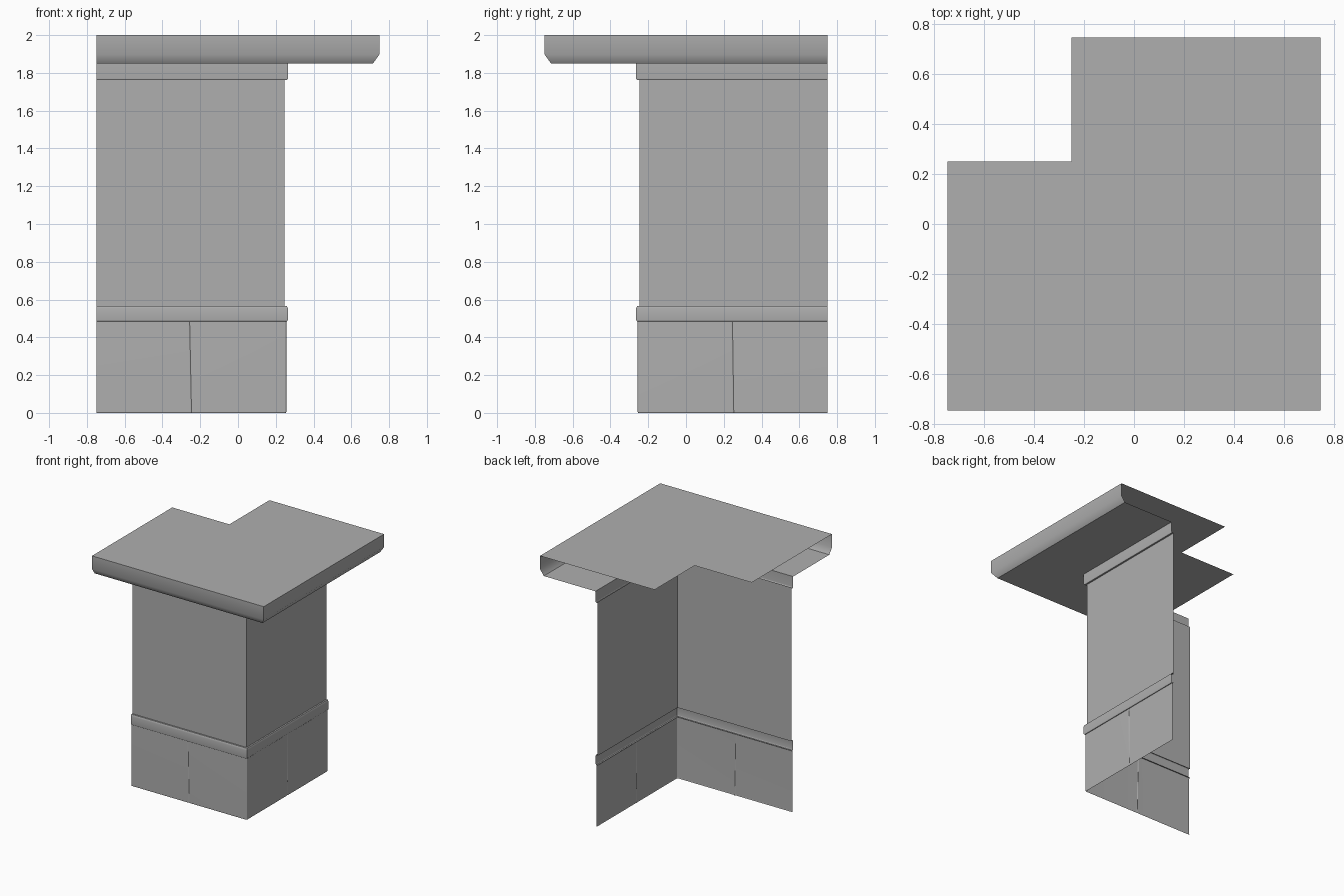
import bpy
from math import radians

if "Cube" in bpy.data.objects:
    bpy.data.objects.remove(bpy.data.objects["Cube"])

E = 0.748      # half width of the whole corner piece
WALL = 0.246   # distance of the wall planes from the centre

grey = bpy.data.materials.new("dark_grey")
grey.diffuse_color = (0.43, 0.43, 0.43, 1)
grey.use_nodes = True
grey.node_tree.nodes["Principled BSDF"].inputs["Base Color"].default_value = grey.diffuse_color


def mesh_object(name, verts, faces):
    me = bpy.data.meshes.new(name)
    me.from_pydata(verts, [], faces)
    me.update()
    me.materials.append(grey)
    ob = bpy.data.objects.new(name, me)
    bpy.context.collection.objects.link(ob)
    return ob


def loft(name, rows):
    """Skin open rows of points, listed from bottom to top."""
    n = len(rows[0])
    faces = [(i * n + j, i * n + j + 1, (i + 1) * n + j + 1, (i + 1) * n + j)
             for i in range(len(rows) - 1) for j in range(n - 1)]
    return mesh_object(name, [p for r in rows for p in r], faces)


def corner_sweep(name, profile):
    """Sweep a (distance, height) profile around the outside corner."""
    return loft(name, [[(-E, -d, z), (d, -d, z), (d, E, z)] for d, z in profile])


def soften(ob, angle):
    """Smooth the small bevels while the big faces stay flat."""
    bpy.ops.object.select_all(action='DESELECT')
    ob.select_set(True)
    bpy.context.view_layer.objects.active = ob
    bpy.ops.object.shade_smooth_by_angle(angle=radians(angle))
    mod = ob.modifiers.new("flat_faces", 'WEIGHTED_NORMAL')
    mod.keep_sharp = True


# wall with plain faces
corner_sweep("wall", [(WALL, 0.56), (WALL, 1.77)])

# trim rail between base and wall
lower = corner_sweep("lower_trim", [(WALL, 0.485), (0.259, 0.485), (0.265, 0.493),
                                    (0.265, 0.552), (0.258, 0.566), (WALL, 0.566)])

# trim rail under the counter
upper = corner_sweep("upper_trim", [(WALL, 1.762), (0.259, 1.762), (0.265, 1.770), (0.265, 1.85)])

# counter underside, chamfer and rim
rim = corner_sweep("counter_edge", [(0.265, 1.85), (0.715, 1.85), (E, 1.897), (E, 2.0)])

# counter top, open at the back
mesh_object("counter_top",
            [(-E, -E, 2), (E, -E, 2), (E, E, 2), (-0.25, E, 2), (-0.25, 0.25, 2), (-E, 0.25, 2)],
            [(0, 1, 4, 5), (1, 2, 3, 4)])


# base blocks with a shallow leaning groove on each side and a chamfered corner
def base_row(inset, z):
    d = 0.257 - inset
    lean = 0.01 * z / 0.49
    a, b = -0.246 - lean, 0.253 - lean * 0.7
    c = d - 0.008
    g, deep = 0.006, 0.004
    pts = [(-E, -d), (a - g, -d), (a, -d + deep), (a + g, -d), (c, -d),
           (d, -c), (d, b - g), (d - deep, b), (d, b + g), (d, E)]
    return [(x, y, z) for x, y in pts]


base = loft("base_blocks", [base_row(i, z) for i, z in
                            [(0.004, 0.0), (0.0, 0.006), (0.0, 0.481), (0.004, 0.486)]])

for part in (lower, upper, rim, base):
    soften(part, 50)
